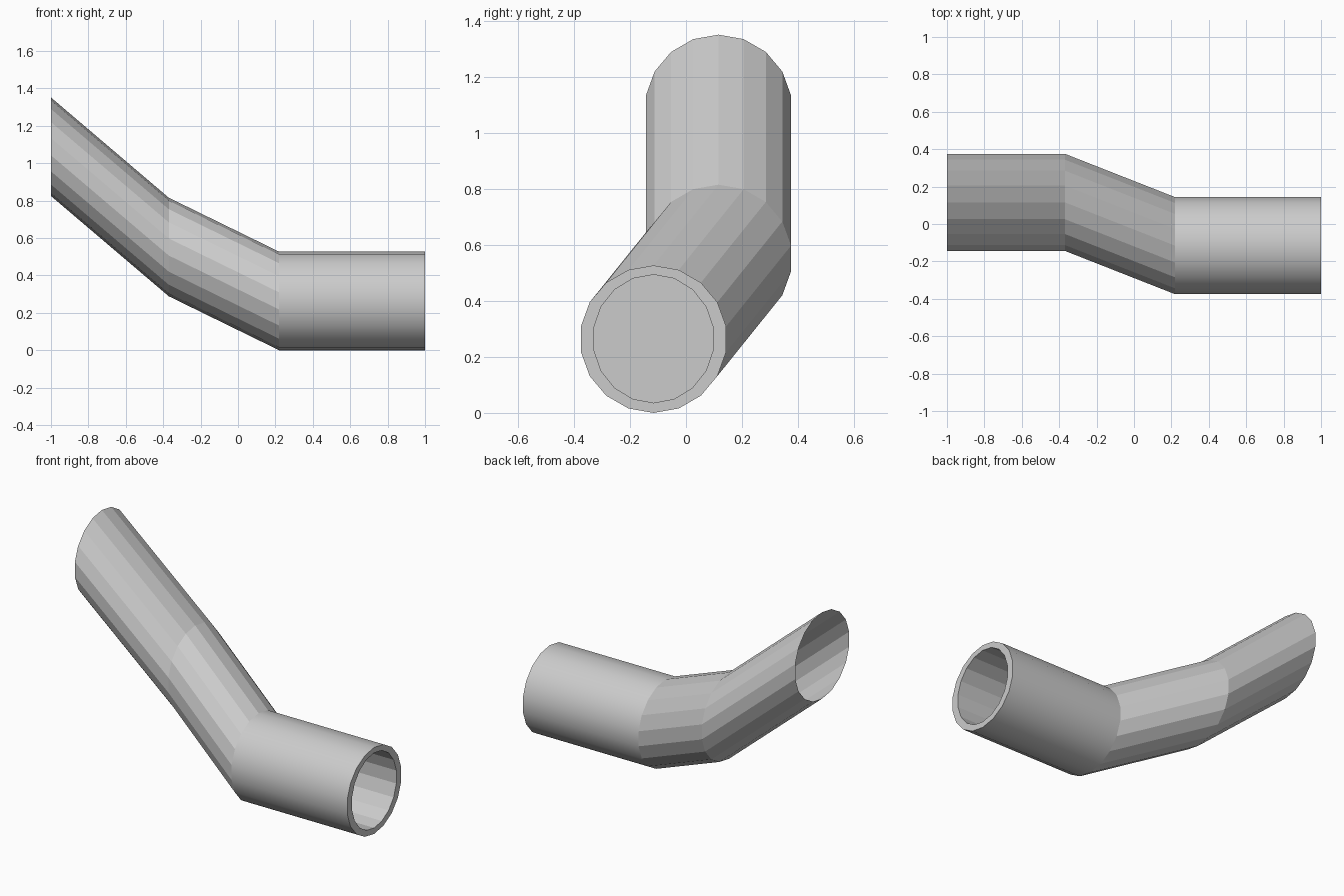
import bpy, bmesh
from math import sin, cos, tau

if "Cube" in bpy.data.objects:
    bpy.data.objects.remove(bpy.data.objects["Cube"])

SIDES = 18
R = 0.2635

# Cross-sections: (x, centre y, centre z, y radius, z radius),
# from the recess floor out to the rim, then along the outside to the open end
SECTIONS = [
    (0.26, -0.116, 0.265, 0.2166, 0.229),
    (1.00, -0.116, 0.265, 0.2166, 0.229),
    (1.00, -0.116, 0.2635, R, R),
    (0.22, -0.116, 0.2635, R, R),
    (-0.37, 0.116, 0.552, R, R),
    (-1.00, 0.116, 1.088, R, R),
]
SMOOTH_BAND = 2  # straight outer sleeve is smooth shaded

bm = bmesh.new()


def ring(x, y, z, ry, rz):
    return [bm.verts.new((x, y + ry * sin(tau * i / SIDES), z + rz * cos(tau * i / SIDES)))
            for i in range(SIDES)]


rings = [ring(*s) for s in SECTIONS]

# Skin the pipe band by band
for k, (a, b) in enumerate(zip(rings, rings[1:])):
    for i in range(SIDES):
        j = (i + 1) % SIDES
        face = bm.faces.new((a[i], a[j], b[j], b[i]))
        face.smooth = k == SMOOTH_BAND

# Floor of the recess
bm.faces.new(list(reversed(rings[0])))

# Keep the ends of the smooth sleeve crisp
for e in bm.edges:
    if len({f.smooth for f in e.link_faces}) > 1:
        e.smooth = False

mesh = bpy.data.meshes.new("bent_pipe")
bm.to_mesh(mesh)
bm.free()
pipe = bpy.data.objects.new("bent_pipe", mesh)
bpy.context.collection.objects.link(pipe)
